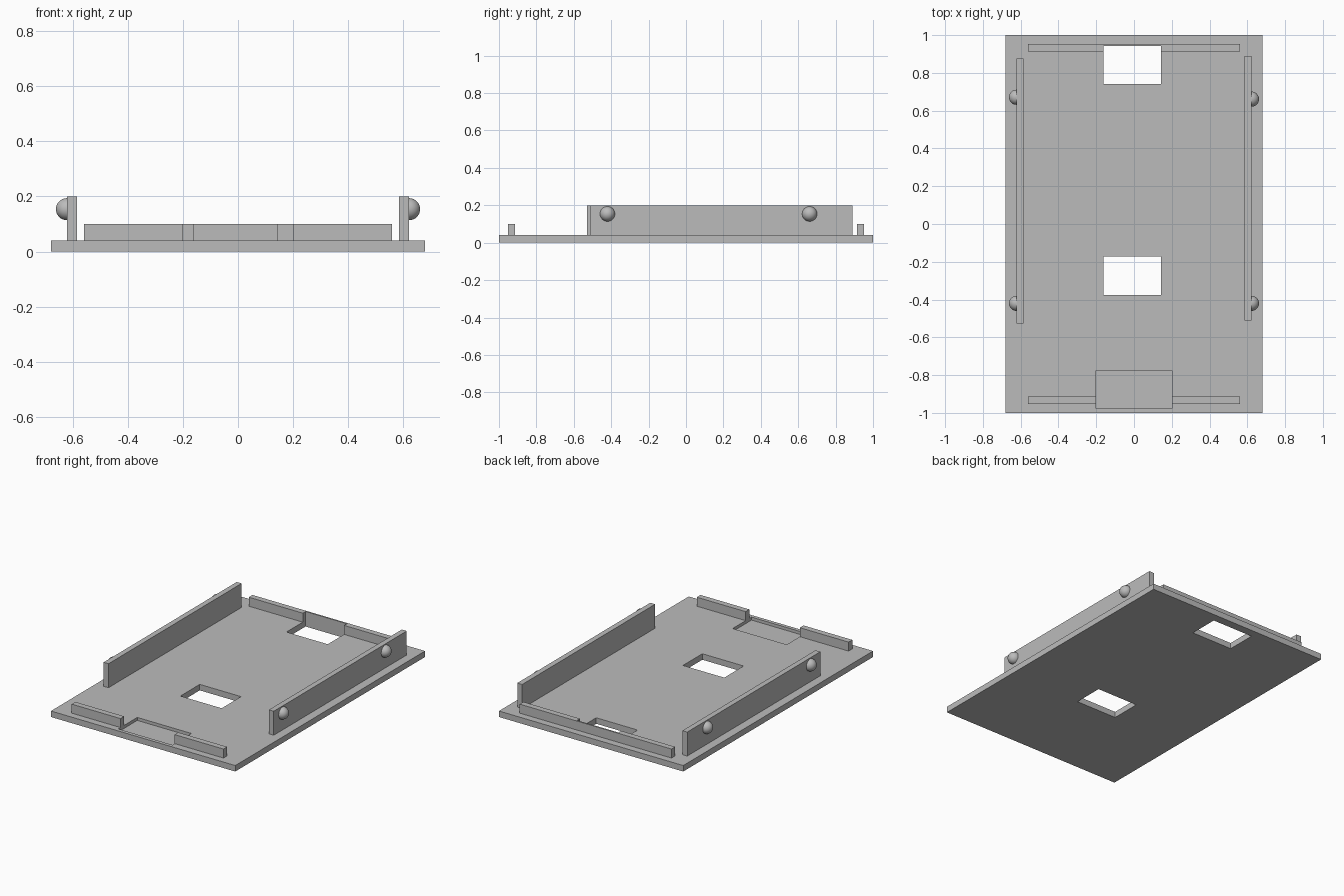
import bpy
import bmesh
from mathutils import Matrix

cube = bpy.data.objects.get("Cube")
if cube:
    bpy.data.objects.remove(cube, do_unlink=True)

# One plain grey for the whole model
grey = bpy.data.materials.new("plain grey")
grey.use_nodes = True
colour = (0.5, 0.5, 0.5, 1)
grey.diffuse_color = colour
grey.node_tree.nodes["Principled BSDF"].inputs["Base Color"].default_value = colour


def add_object(name, bm):
    mesh = bpy.data.meshes.new(name)
    bm.to_mesh(mesh)
    bm.free()
    mesh.materials.append(grey)
    obj = bpy.data.objects.new(name, mesh)
    bpy.context.collection.objects.link(obj)
    return obj


def box(name, xs, ys, zs):
    bm = bmesh.new()
    bmesh.ops.create_cube(bm, size=1)
    for v in bm.verts:
        v.co = [(a + b) / 2 + c * (b - a) for (a, b), c in zip((xs, ys, zs), v.co)]
    return add_object(name, bm)


def cut(obj, cutters):
    for cutter in cutters:
        mod = obj.modifiers.new("cut", 'BOOLEAN')
        mod.operation = 'DIFFERENCE'
        mod.solver = 'EXACT'
        mod.object = cutter
    graph = bpy.context.evaluated_depsgraph_get()
    mesh = bpy.data.meshes.new_from_object(obj.evaluated_get(graph))
    obj.modifiers.clear()
    obj.data = mesh


def stud(name, side, y):
    # Outer half of a ball, its pole pointing out from the wall
    bm = bmesh.new()
    bmesh.ops.create_uvsphere(bm, u_segments=32, v_segments=16, radius=0.04,
                              matrix=Matrix.Rotation(1.5707963, 4, 'Y'))
    bmesh.ops.delete(bm, geom=[v for v in bm.verts if v.co.x * side < -0.001],
                     context='VERTS')
    for f in bm.faces:
        f.smooth = True
    obj = add_object(name, bm)
    obj.location = (side * 0.622, y, 0.154)


THICK = 0.04

# Base plate and the two low end rails
plate = box("base_plate", (-0.68, 0.68), (-1, 1), (0, THICK))
front_rail = box("front_rail", (-0.56, 0.56), (-0.953, -0.914), (THICK, 0.1))
back_rail = box("back_rail", (-0.56, 0.56), (0.914, 0.953), (THICK, 0.1))

# Two through windows and one shallow front pocket
hole_x = (-0.162, 0.143)
middle_hole = box("middle_hole_cutter", hole_x, (-0.376, -0.172), (-0.1, 0.3))
back_hole = box("back_hole_cutter", hole_x, (0.742, 0.943), (-0.1, 0.3))
pocket = box("pocket_cutter", (-0.2, 0.2), (-0.976, -0.776), (0.02, 0.3))
cutters = [middle_hole, back_hole, pocket]
cut(plate, cutters)
cut(front_rail, [pocket])
cut(back_rail, [back_hole])
for c in cutters:
    bpy.data.objects.remove(c, do_unlink=True)

# Tall side walls, slightly staggered, each with two round studs
for label, side, ys, back_y in (("left", 1, (-0.512, 0.89), 0.661),
                                ("right", -1, (-0.528, 0.875), 0.671)):
    xs = sorted((side * 0.586, side * 0.622))
    box(label + "_wall", xs, ys, (THICK, 0.2))
    stud(label + "_front_stud", side, -0.42)
    stud(label + "_back_stud", side, back_y)
